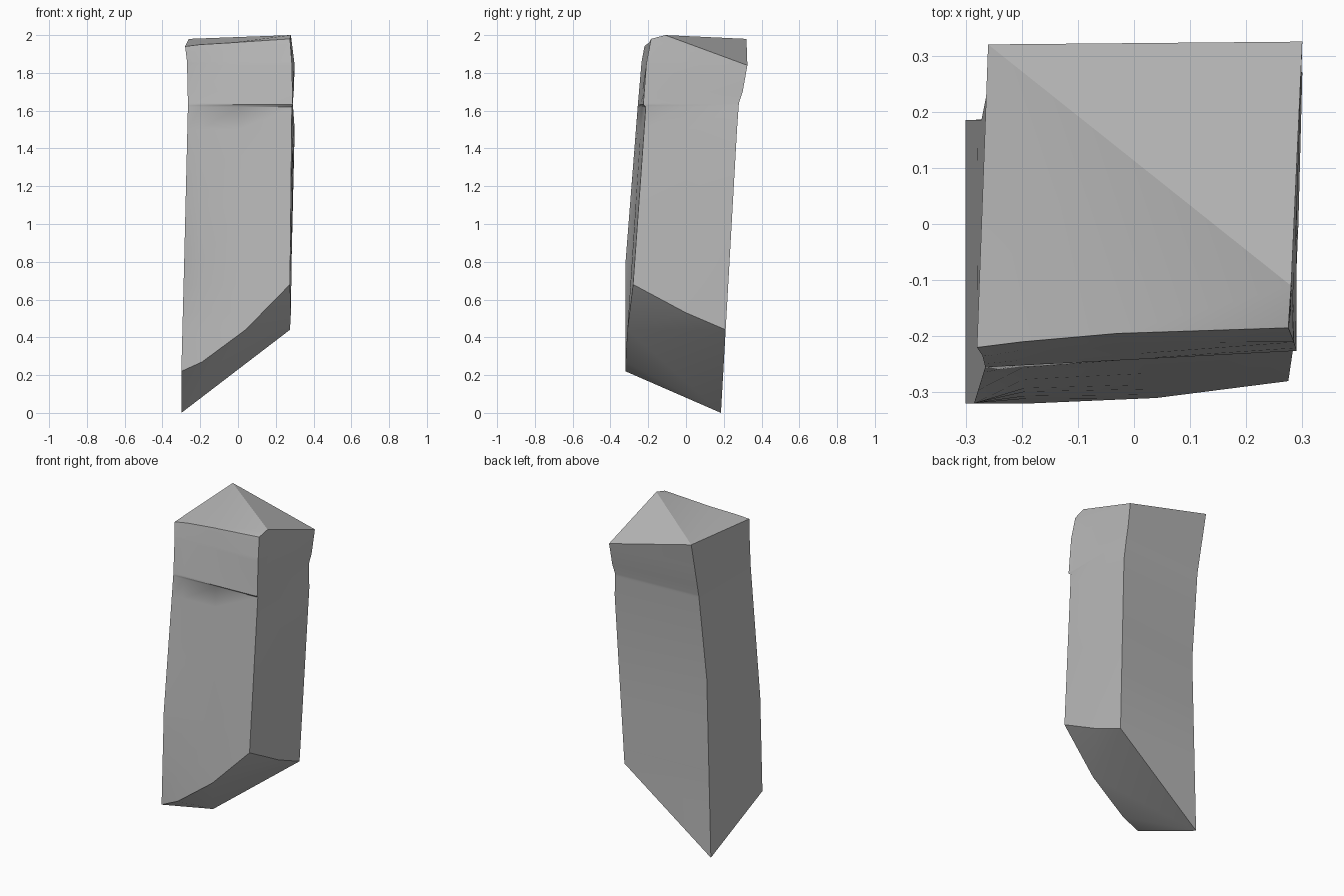
import bpy
import bmesh
from mathutils import Vector

default_cube = bpy.data.objects.get("Cube")
if default_cube:
    bpy.data.objects.remove(default_cube, do_unlink=True)

# One weathered stone colour
stone = bpy.data.materials.new("grey_stone")
stone.use_nodes = True
grey = (0.5, 0.5, 0.5, 1)
stone.diffuse_color = grey
stone.node_tree.nodes["Principled BSDF"].inputs["Base Color"].default_value = grey

# Upright edges of the broken pillar, each a path from bottom to top.
# The front ones step outward at the crack.
uprights = {
    "front_left": [(-.3, -.32, .22), (-.285, -.32, .8), (-.265, -.255, 1.63),
                   (-.27, -.235, 1.86), (-.28, -.22, 1.94)],
    "front_inner": [(-.19, -.32, .27), (-.2, -.25, 1.62), (-.2, -.252, 1.632),
                    (-.2, -.21, 1.95)],
    "front_middle": [(.04, -.31, .44), (.01, -.232, 1.62), (.01, -.241, 1.632),
                     (-.03, -.195, 1.96)],
    "front_right": [(.275, -.28, .68), (.285, -.213, 1.62), (.29, -.226, 1.632),
                    (.285, -.21, 1.85), (.275, -.185, 1.98)],
    "right_middle": [(.28, 0, .53), (.293, 0, 1.5), (.28, -.11, 2)],
    "back_right": [(.275, .21, .44), (.3, .27, 1.5), (.29, .28, 1.64),
                   (.295, .3, 1.7), (.3, .325, 1.84)],
    "back_left": [(-.3, .185, 0), (-.272, .185, 1.1), (-.26, .245, 1.63),
                  (-.26, .32, 1.98)],
}


def point_at(path, z):
    """Point on an upright at height z, held at the path's ends."""
    points = [Vector(p) for p in path]
    if z <= points[0].z:
        return points[0]
    for low, high in zip(points, points[1:]):
        if z <= high.z:
            return low.lerp(high, (z - low.z) / (high.z - low.z))
    return points[-1]


levels = sorted({p[2] for path in uprights.values() for p in path})
bm = bmesh.new()
columns = {name: [bm.verts.new(point_at(path, z)) for z in levels]
           for name, path in uprights.items()}

# Sides: skin each neighbouring pair of uprights
names = list(columns)
for name, following in zip(names, names[1:] + names[:1]):
    a, b = columns[name], columns[following]
    for i in range(len(levels) - 1):
        bm.faces.new((a[i], b[i], b[i + 1], a[i + 1]))


def cap(row, *corners):
    bm.faces.new([columns[name][row] for name in corners])


# Top: two slopes meeting on a diagonal ridge
cap(-1, "right_middle", "back_right", "back_left")
cap(-1, "back_left", "front_left", "front_inner")
cap(-1, "back_left", "front_inner", "front_middle")
cap(-1, "back_left", "front_middle", "right_middle")
cap(-1, "front_middle", "front_right", "right_middle")

# Underside: slanted break, low at the back corner
cap(0, "front_right", "front_middle", "right_middle")
cap(0, "right_middle", "front_middle", "back_right")
cap(0, "front_middle", "back_left", "back_right")
cap(0, "front_middle", "front_inner", "back_left")
cap(0, "front_inner", "front_left", "back_left")

# Weld the collapsed ends of the uprights
bmesh.ops.remove_doubles(bm, verts=bm.verts[:], dist=0.00001)
bmesh.ops.recalc_face_normals(bm, faces=bm.faces[:])
mesh = bpy.data.meshes.new("broken_pillar")
bm.to_mesh(mesh)
bm.free()
mesh.materials.append(stone)

pillar = bpy.data.objects.new("broken_pillar", mesh)
bpy.context.collection.objects.link(pillar)
bpy.ops.object.select_all(action="DESELECT")
pillar.select_set(True)
bpy.context.view_layer.objects.active = pillar
bpy.ops.object.shade_smooth_by_angle(angle=0.5)
